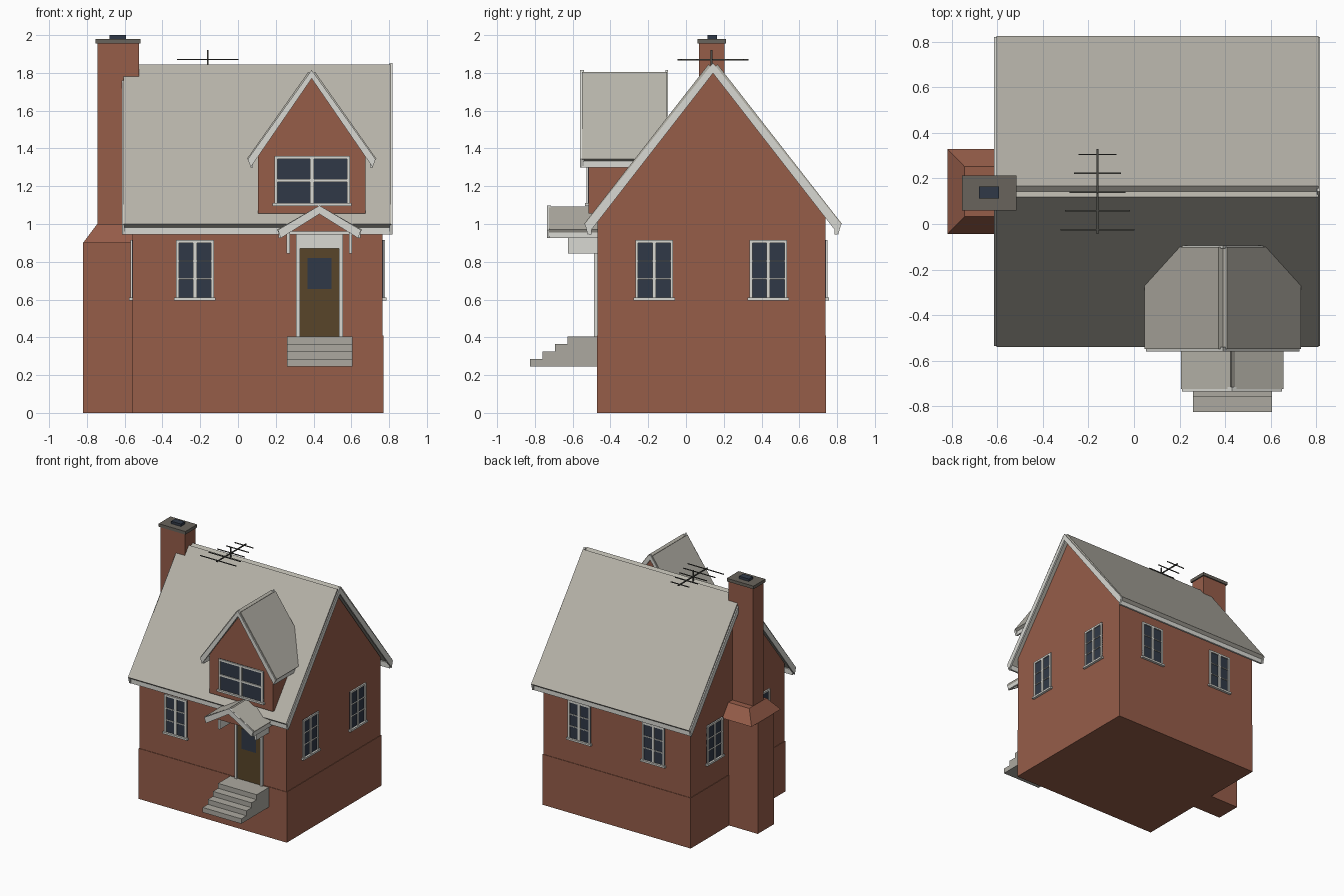
import bpy, bmesh
from mathutils import Vector

cube = bpy.data.objects.get("Cube")
if cube:
    bpy.data.objects.remove(cube, do_unlink=True)


def material(name, hex_code):
    """Flat material from an sRGB hex colour."""
    srgb = [int(hex_code[i:i + 2], 16) / 255 for i in (0, 2, 4)]
    col = [c / 12.92 if c < 0.04 else ((c + 0.055) / 1.055) ** 2.4 for c in srgb] + [1]
    m = bpy.data.materials.new(name)
    m.use_nodes = True
    m.diffuse_color = col
    m.node_tree.nodes["Principled BSDF"].inputs["Base Color"].default_value = col
    return m


brick = material("brick", "965D49")
slate = material("pale_roof", "B6B3A9")
trim = material("white_trim", "D8D8D2")
wood = material("door_brown", "584529")
glass = material("dark_glass", "303947")
stone = material("step_stone", "ACA9A0")
cap_grey = material("cap_grey", "69645C")
metal = material("aerial_metal", "4B4B46")


def finish(name, bm, mat):
    bmesh.ops.recalc_face_normals(bm, faces=bm.faces)
    mesh = bpy.data.meshes.new(name)
    bm.to_mesh(mesh)
    bm.free()
    mesh.materials.append(mat)
    ob = bpy.data.objects.new(name, mesh)
    bpy.context.collection.objects.link(ob)
    return ob


def boxes(name, mat, *specs):
    """One mesh of boxes, each given as (x0, x1, y0, y1, z0, z1)."""
    bm = bmesh.new()
    for s in specs:
        vs = bmesh.ops.create_cube(bm, size=1)["verts"]
        for v in vs:
            v.co = [s[2 * i] if v.co[i] < 0 else s[2 * i + 1] for i in range(3)]
    return finish(name, bm, mat)


def prism(name, mat, axis, profile, a, b):
    """Extrude a (u, z) profile along x or y from a to b."""
    def put(u, z, t):
        return (t, u, z) if axis == "x" else (u, t, z)
    bm = bmesh.new()
    face = bm.faces.new([bm.verts.new(put(u, z, a)) for u, z in profile])
    ext = bmesh.ops.extrude_face_region(bm, geom=[face])["geom"]
    shift = Vector(put(0, 0, b - a))
    bmesh.ops.translate(bm, vec=shift, verts=[g for g in ext if isinstance(g, bmesh.types.BMVert)])
    return finish(name, bm, mat)


def gable_roof(name, axis, c, top, eave, t, a, b, peak, drop, ends):
    """Two square-cut slabs, eave boards and gable boards at the given ends."""
    p0, p1 = Vector(top), Vector(eave)
    d = (p1 - p0).normalized()
    n = Vector((d.y, -d.x)) * t
    low = p1 + n
    for side, s in (("left", 1), ("right", -1)):
        slab = [(c + s * p.x, p.y) for p in (p0, p1, low, p0 + n)]
        prism(f"{name}_slab_{side}", slate, axis, slab, a, b)
        u = low.x - 0.015
        board = [(c + s * x, z) for x, z in
                 ((u, low.y + 0.005), (low.x, low.y + 0.005), (low.x, p1.y - drop), (u, p1.y - drop))]
        prism(f"{name}_eave_board_{side}", trim, axis, board, a, b)
    half = [(p1.x - 0.005, p1.y - 0.002), (p1.x - 0.02, p1.y - drop)]
    chevron = [(c, peak)] + [(c + u, z) for u, z in half]
    chevron += [(c, peak - drop)] + [(c - u, z) for u, z in reversed(half)]
    for i, (e0, e1) in enumerate(ends):
        prism(f"{name}_gable_board_{i + 1}", trim, axis, chevron, e0, e1)


# Outer wall planes
X0, X1, Y0, Y1 = -0.558, 0.765, -0.468, 0.738


def on_wall(wall, plane, u0, u1, z0, z1, depth):
    """Box standing out from a wall by depth."""
    sign = 1 if wall in ("left", "back") else -1
    lo, hi = sorted((plane - sign * 0.01, plane + sign * depth))
    return (u0, u1, lo, hi, z0, z1) if wall in ("front", "back") else (lo, hi, u0, u1, z0, z1)


def window(name, wall, plane, u0, u1, z0, z1, rows, bar):
    f, mid = 0.015, (u0 + u1) / 2
    boxes(name + "_glass", glass, on_wall(wall, plane, u0, u1, z0, z1, 0.004))
    rails = [(u0, u0 + f, z0, z1), (u1 - f, u1, z0, z1), (u0, u1, z1 - f, z1),
             (mid - 0.01, mid + 0.01, z0, z1)]
    for r in range(1, rows):
        z = z0 + f + (z1 - z0 - 2 * f) * r / rows
        rails.append((u0, u1, z - bar / 2, z + bar / 2))
    specs = [on_wall(wall, plane, *r, 0.012) for r in rails]
    specs.append(on_wall(wall, plane, u0 - 0.01, u1 + 0.01, z0 - 0.004, z0 + 0.011, 0.02))
    boxes(name + "_frame", trim, *specs)


# House body and plinth
RIDGE = 0.138
prism("house_walls", brick, "x",
      [(Y0, 0.05), (Y1, 0.05), (Y1, 1.04), (RIDGE, 1.815), (Y0, 1.04)], X0, X1)
boxes("plinth", brick, (X0 - 0.004, X1 + 0.004, Y0 - 0.004, Y1 + 0.004, 0, 0.41))

# Main roof
gable_roof("main_roof", "x", 0.143, (0.024, 1.845), (0.683, 1.0), 0.03, -0.605, 0.81,
           1.853, 0.055, ((-0.614, -0.6), (0.803, 0.817)))

# Dormer
DX, DW = 0.39, 0.285
prism("dormer_walls", brick, "y",
      [(DX - DW, 1.055), (DX + DW, 1.055), (DX + DW, 1.37), (DX, 1.775), (DX - DW, 1.37)], -0.515, -0.115)
gable_roof("dormer_roof", "y", DX, (0.018, 1.805), (0.343, 1.345), 0.022, -0.55, -0.1,
           1.815, 0.045, ((-0.56, -0.54), (-0.108, -0.095)))
window("dormer_window", "front", -0.515, 0.193, 0.592, 1.1, 1.36, 2, 0.015)

# House windows
for u in (-0.328, 0.338):
    if u < 0:
        window("front_window", "front", Y0, u, u + 0.2, 0.6, 0.915, 3, 0.006)
    window("back_window", "back", Y1, u, u + 0.2, 0.6, 0.915, 3, 0.006)
for y in (-0.268, 0.336):
    window("left_window", "left", X1, y, y + 0.2, 0.6, 0.915, 3, 0.006)
    window("right_window", "right", X0, y, y + 0.2, 0.6, 0.915, 3, 0.006)

# Door and its surround
boxes("door", wood, on_wall("front", Y0, 0.325, 0.538, 0.405, 0.87, 0.006))
boxes("door_glass", glass, on_wall("front", Y0, 0.367, 0.495, 0.657, 0.82, 0.01))
boxes("door_surround", trim,
      on_wall("front", Y0, 0.307, 0.327, 0.405, 0.96, 0.018),
      on_wall("front", Y0, 0.536, 0.556, 0.405, 0.96, 0.018),
      on_wall("front", Y0, 0.307, 0.556, 0.87, 0.96, 0.016))

# Porch hood with brackets
PX = 0.431
gable_roof("porch_roof", "y", PX, (0.008, 1.093), (0.225, 0.97), 0.016, -0.725, -0.465,
           1.098, 0.045, ((-0.735, -0.715),))
prism("porch_gable", brick, "y", [(PX - 0.17, 0.96), (PX + 0.17, 0.96), (PX, 1.065)], -0.69, -0.46)
for side, s in (("left", 1), ("right", -1)):
    xa, xb = sorted((PX + s * 0.157, PX + s * 0.173))
    boxes(f"porch_bracket_{side}", trim, (xa, xb, -0.625, -0.46, 0.845, 0.96))

# Front steps
boxes("front_steps", stone, *[(0.26, 0.607, -0.825 + i * 0.066, -0.46, 0.245 + i * 0.04, 0.285 + i * 0.04)
                              for i in range(4)])

# Chimney
boxes("chimney_base", brick, (-0.82, -0.55, 0.04, 0.25, 0, 0.9))
shoulder = boxes("chimney_shoulder", brick, (-0.82, -0.55, -0.045, 0.33, 0.9, 1.0))
for v in shoulder.data.vertices:
    if v.co.z > 0.95:
        v.co.y += -0.077 if v.co.y > 0.1 else 0.077
        if v.co.x < -0.7:
            v.co.x += 0.075
boxes("chimney_shaft", brick, (-0.745, -0.525, 0.068, 0.203, 0.99, 1.96))
boxes("chimney_cap", cap_grey, (-0.755, -0.515, 0.06, 0.212, 1.955, 1.98))
boxes("chimney_pot", glass, (-0.68, -0.592, 0.113, 0.165, 1.97, 2.0))

# Roof aerial
AX, r = -0.16, 0.004
rods = [(AX - r, AX + r, 0.131, 0.139, 1.79, 1.92), (AX - r, AX + r, -0.045, 0.33, 1.866, 1.874)]
for i in range(5):
    y, w = -0.025 + i * 0.0825, 0.163 - i * 0.02
    rods.append((AX - w, AX + w, y - 0.003, y + 0.003, 1.867, 1.873))
boxes("roof_aerial", metal, *rods)
